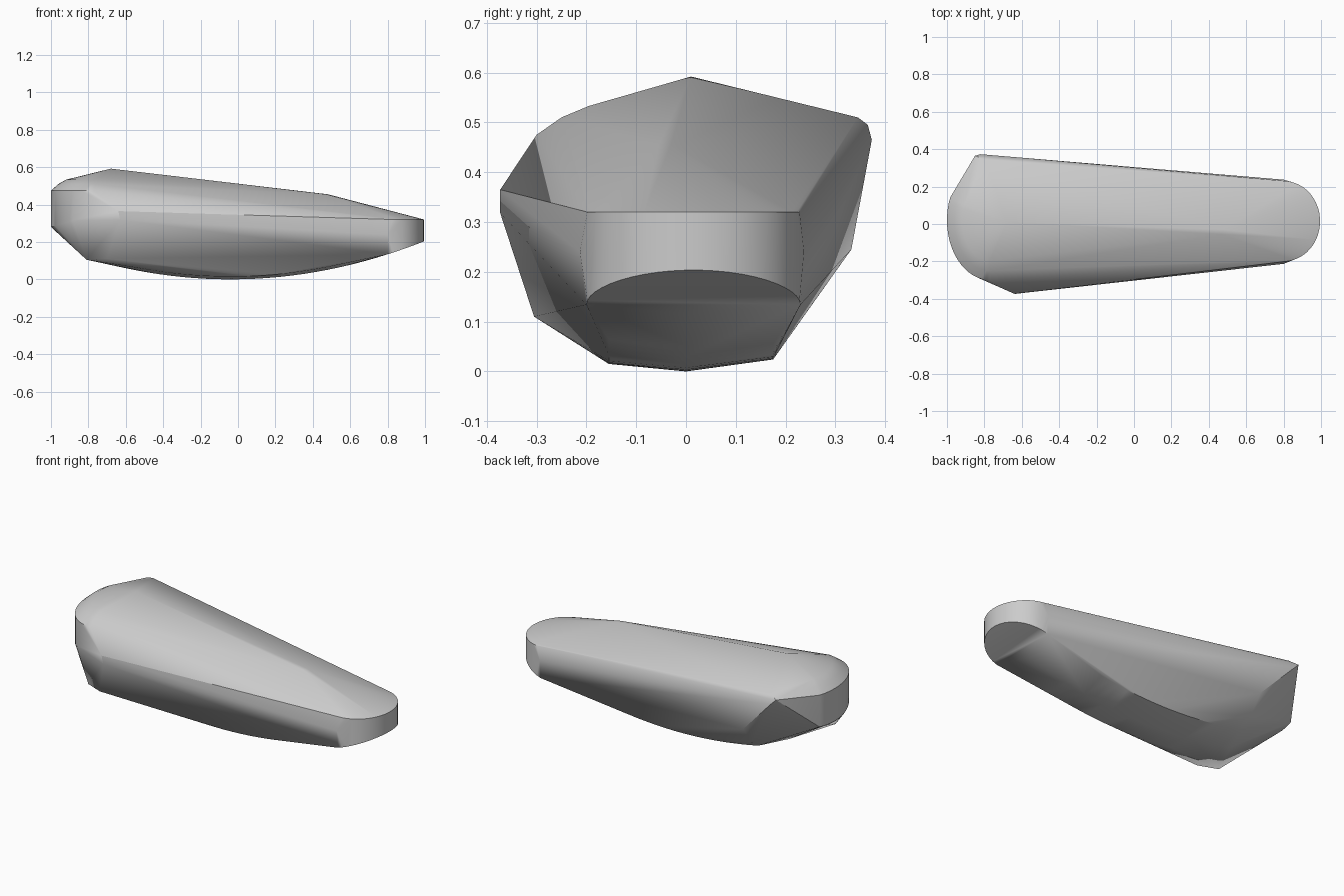
import bpy
import bmesh
from math import sin, cos, pi

cube = bpy.data.objects.get("Cube")
if cube:
    bpy.data.objects.remove(cube, do_unlink=True)


def make_material(name, colour):
    material = bpy.data.materials.new(name)
    material.use_nodes = True
    material.diffuse_color = colour
    shader = material.node_tree.nodes["Principled BSDF"]
    shader.inputs["Base Color"].default_value = colour
    return material


def keel_height(x):
    """Shallow parabola that the underside follows along its length."""
    return 0.19 * (x + 0.04) ** 2


def spaced(start, end, count):
    return [start + (end - start) * i / (count - 1) for i in range(count)]


def nose_points(steps=24):
    """Half-round nose wall: flat upper rim, lower rim cut by the underside."""
    points = []
    for angle in spaced(-pi / 2, pi / 2, steps):
        x = 0.8 + 0.195 * cos(angle)
        y = 0.015 + 0.215 * sin(angle)
        points += [(x, y, 0.32), (x, y, keel_height(x))]
    return points + [(0.8, 0.237, 0.24), (0.8, -0.213, 0.24)]


def keel_points(steps=24):
    """Rocker-shaped underside: centre line and two slightly raised edges."""
    points = []
    for y, rise, start in ((-0.155, 0.015, -0.72), (0, 0, -0.68), (0.175, 0.024, -0.6)):
        for x in spaced(start, 0.8, steps):
            points.append((x, y, keel_height(x) + rise))
    return points


def heel_points(steps=20):
    """Rounded heel wall with two smaller arcs stacked above as a shoulder."""
    points = []
    arcs = ((0.23, 0.32, 0.475), (0.19, 0.27, 0.51), (0.15, 0.215, 0.533))
    for length, width, z in arcs:
        for angle in spaced(-pi / 2, pi / 8, steps):
            x = -0.77 - length * cos(angle)
            y = 0.02 + width * sin(angle)
            points.append((x, y, z))
            # Lower rim only on the outer arc, above the sloping underside
            if z < 0.5 and x < -0.87:
                points.append((x, y, 0.28 + 0.3 * (x + 1)))
    return points


# Angular corners that give the body its lopsided facets
corners = [
    # top ridge
    (-0.68, 0.01, 0.592), (0.47, -0.055, 0.455), (0.48, -0.03, 0.455),
    # front bulge
    (-0.63, -0.373, 0.318), (-0.64, -0.373, 0.365),
    (-0.7, -0.305, 0.11), (-0.81, -0.255, 0.105),
    # raised back corner
    (-0.8, 0.345, 0.51), (-0.85, 0.365, 0.495), (-0.82, 0.373, 0.465),
    # lower back edge
    (-0.61, 0.332, 0.245), (-0.61, 0.25, 0.135),
]

# Wrap all the guide curves in one taut shell
bm = bmesh.new()
for point in corners + nose_points() + keel_points() + heel_points():
    bm.verts.new(point)
bmesh.ops.remove_doubles(bm, verts=bm.verts, dist=0.002)
hull = bmesh.ops.convex_hull(bm, input=bm.verts)
spare = {v for v in hull["geom_interior"] + hull["geom_unused"]
         if isinstance(v, bmesh.types.BMVert)}
bmesh.ops.delete(bm, geom=list(spare), context="VERTS")
bmesh.ops.dissolve_limit(bm, angle_limit=0.01, verts=bm.verts, edges=bm.edges)
bmesh.ops.recalc_face_normals(bm, faces=bm.faces)

mesh = bpy.data.meshes.new("body_shell")
bm.to_mesh(mesh)
bm.free()
mesh.materials.append(make_material("light_grey", (0.6, 0.6, 0.6, 1)))
body = bpy.data.objects.new("body_shell", mesh)
bpy.context.collection.objects.link(body)

# Smooth the rounded walls, keep the rims crisp
bpy.ops.object.select_all(action="DESELECT")
body.select_set(True)
bpy.context.view_layer.objects.active = body
bpy.ops.object.shade_smooth_by_angle(angle=0.52)
